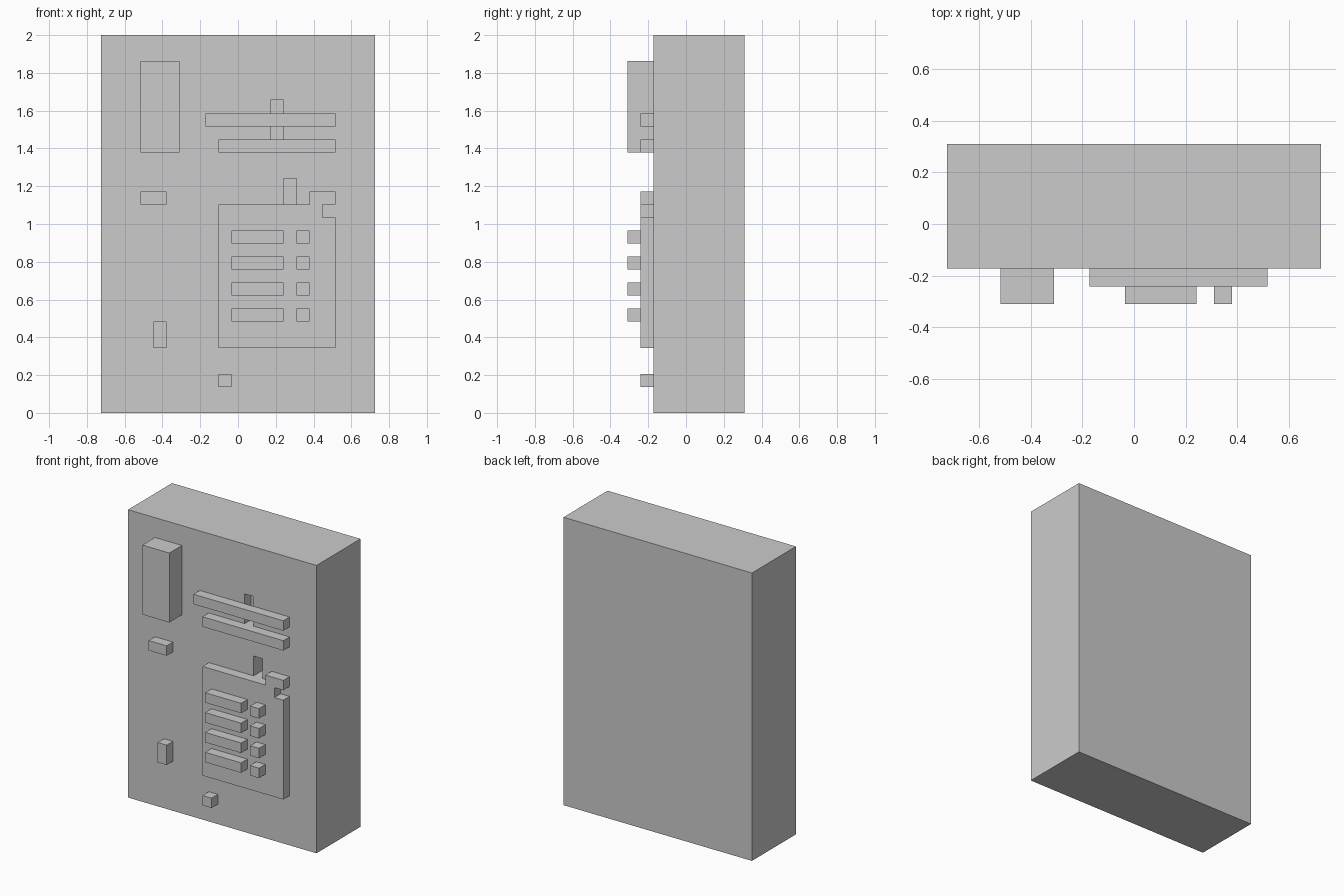
import bpy, bmesh

if "Cube" in bpy.data.objects:
    bpy.data.objects.remove(bpy.data.objects["Cube"])

U = 2 / 29            # block size: the whole model sits on this grid
FRONT = 2             # grid row of the cabinet's front face (0 = foremost)


def prism(name, outline, y0, y1):
    """Extrude an x/z outline (grid units) from depth row y0 back to y1."""
    bm = bmesh.new()
    verts = [bm.verts.new(((x - 10.5) * U, (y0 - 4.5) * U, z * U)) for x, z in outline]
    face = bm.faces.new(verts)
    ext = bmesh.ops.extrude_face_region(bm, geom=[face])
    moved = [g for g in ext["geom"] if isinstance(g, bmesh.types.BMVert)]
    bmesh.ops.translate(bm, verts=moved, vec=(0, (y1 - y0) * U, 0))
    bmesh.ops.recalc_face_normals(bm, faces=bm.faces)
    mesh = bpy.data.meshes.new(name)
    bm.to_mesh(mesh)
    bm.free()
    obj = bpy.data.objects.new(name, mesh)
    bpy.context.collection.objects.link(obj)
    return obj


def box(name, x0, x1, z0, z1, y0=FRONT - 1, y1=FRONT):
    return prism(name, [(x0, z0), (x1, z0), (x1, z1), (x0, z1)], y0, y1)


# Cabinet with two slots sunk into its front
cabinet = box("cabinet", 0, 21, 0, 29, FRONT, 9)
slots = [("upper_slot_cutter", 13, 14, 21, 24, 1),
         ("lower_slot_cutter", 14, 15, 16, 18, 2)]
for name, x0, x1, z0, z1, depth in slots:
    cutter = box(name, x0, x1, z0, z1, FRONT - 0.5, FRONT + depth)
    cutter.hide_render = True
    cutter.hide_viewport = True
    mod = cabinet.modifiers.new(name, "BOOLEAN")
    mod.operation = "DIFFERENCE"
    mod.solver = "EXACT"
    mod.object = cutter

# Left-hand fittings
box("tall_display", 3, 6, 20, 27, 0)
box("left_button", 3, 5, 16, 17)
box("door_handle", 4, 5, 5, 7)
box("lower_knob", 9, 10, 2, 3)

# Ledges above and below the upper slot
box("upper_ledge", 8, 18, 22, 23)
box("lower_ledge", 9, 18, 20, 21)

# Keypad panel with a raised, notched corner
prism("keypad_panel", [(9, 5), (18, 5), (18, 15), (17, 15), (17, 16),
                       (18, 16), (18, 17), (16, 17), (16, 16), (9, 16)], FRONT - 1, FRONT)

# Four rows of keys: a long bar and a small square each
for row, z in enumerate(range(7, 14, 2), 1):
    box(f"long_key_{row}", 10, 14, z, z + 1, 0, 1)
    box(f"small_key_{row}", 15, 16, z, z + 1, 0, 1)
